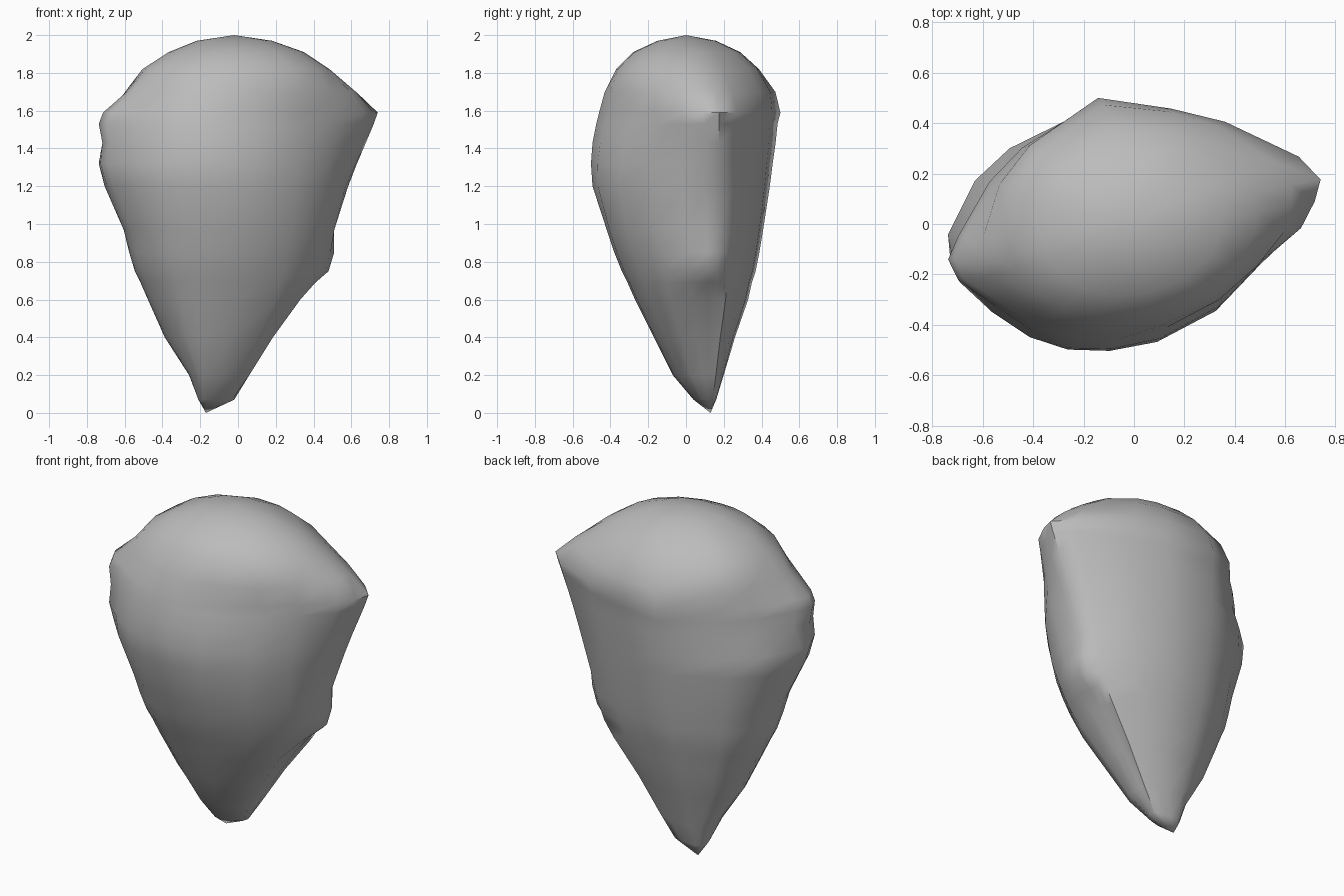
import bpy
import bmesh
import math
from mathutils import Vector

cube = bpy.data.objects.get("Cube")
if cube:
    bpy.data.objects.remove(cube, do_unlink=True)

# Outline of the boulder in plan, as fractions of its reach in each direction
PLAN = [(1, .25), (.89, .46), (.52, .78), (.25, .9), (-.15, 1), (-.6, .55),
        (-.8, .23), (-1, -.21), (-1, -.39), (-.94, -.54), (-.72, -.72),
        (-.51, -.9), (-.29, -1), (-.04, -1), (.22, -.91), (.51, -.67),
        (.7, -.4), (.9, -.16), (.97, .05)]

# Height, then reach to -x, body +x, ridge +x, front -y and back +y
LEVELS = [
    (.07, -.21, -.01, -.02, .04, .16),
    (.2, -.26, .11, .06, -.07, .2),
    (.4, -.39, .26, .185, -.17, .26),
    (.6, -.48, .41, .33, -.27, .33),
    (.69, -.52, .45, .41, -.31, .35),
    (.75, -.55, .47, .48, -.34, .37),
    (.85, -.58, .5, .51, -.38, .39),
    (.97, -.61, .53, .51, -.42, .41),
    (1.2, -.71, .6, .59, -.495, .445),
    (1.32, -.74, .64, .635, -.503, .46),
    (1.43, -.725, .68, .68, -.495, .475),
    (1.53, -.74, .72, .72, -.475, .485),
    (1.59, -.715, .74, .74, -.46, .5),
    (1.7, -.6, .635, .635, -.43, .475),
    (1.82, -.51, .485, .485, -.37, .39),
    (1.91, -.37, .35, .35, -.28, .29),
    (1.97, -.22, .18, .18, -.15, .16)]

TIP = Vector((-.17, .13, 0))
CROWN = Vector((-.02, 0, 2))


def axis_at(z):
    """Centre of the leaning boulder at a given height."""
    middle = Vector((-.05, .07, 1.58))
    if z < middle.z:
        return TIP.lerp(middle, z / middle.z)
    return middle.lerp(CROWN, (z - middle.z) / (CROWN.z - middle.z))


def rounding_at(z, v):
    """How far the plan softens to an oval above and below the shoulder."""
    if z > 1.6:
        return min(1, (z - 1.6) / .2)
    return min(1, (1.6 - z) / .6) * (1 if v < .1 else .5)


def oval_point(u, v):
    """Move a plan point onto an oval, fuller at the front right corner."""
    power = 2.45 if u < 0 and v < 0 else 2
    size = (abs(u) ** power + abs(v) ** power) ** (1 / power)
    return Vector((u, v)) / size


def ring_points(level):
    """Scale the plan to one level, cut flat at the ridge."""
    z, left, body, ridge, front, back = level
    centre = axis_at(z)
    points = []
    for u, v in PLAN:
        spot = Vector((u, v)).lerp(oval_point(u, v), rounding_at(z, v))
        right = ridge if u > .95 else body
        # Shallow dent behind the side bump
        dent = .045 if v > -.3 and 1.4 < z < 1.65 else 0
        x_reach = right - centre.x if u > 0 else centre.x - left - dent
        y_reach = back - centre.y if v > 0 else centre.y - front
        x = min(centre.x + spot.x * x_reach, ridge)
        points.append((x, centre.y + spot.y * y_reach, z))
    return points


def add_fan(bm, ring, point):
    """Close an end ring onto a single point."""
    apex = bm.verts.new(point)
    for a, b in zip(ring, ring[1:] + ring[:1]):
        bm.faces.new((a, b, apex))


# Boulder surface, lofted from level to level
bm = bmesh.new()
rings = [[bm.verts.new(p) for p in ring_points(level)] for level in LEVELS]
for low, high in zip(rings, rings[1:]):
    for i in range(len(low)):
        j = (i + 1) % len(low)
        bm.faces.new((low[i], low[j], high[j], high[i]))
add_fan(bm, rings[0], TIP)
add_fan(bm, rings[-1], CROWN)
bmesh.ops.recalc_face_normals(bm, faces=bm.faces)

mesh = bpy.data.meshes.new("boulder")
bm.to_mesh(mesh)
bm.free()
boulder = bpy.data.objects.new("boulder", mesh)
bpy.context.collection.objects.link(boulder)

# Plain grey stone
stone = bpy.data.materials.new("grey stone")
stone.use_nodes = True
grey = (.5, .5, .5, 1)
stone.diffuse_color = grey
stone.node_tree.nodes["Principled BSDF"].inputs["Base Color"].default_value = grey
mesh.materials.append(stone)

# Soft faces with crisp ridges
bpy.ops.object.select_all(action="DESELECT")
boulder.select_set(True)
bpy.context.view_layer.objects.active = boulder
bpy.ops.object.shade_smooth_by_angle(angle=math.radians(50))
